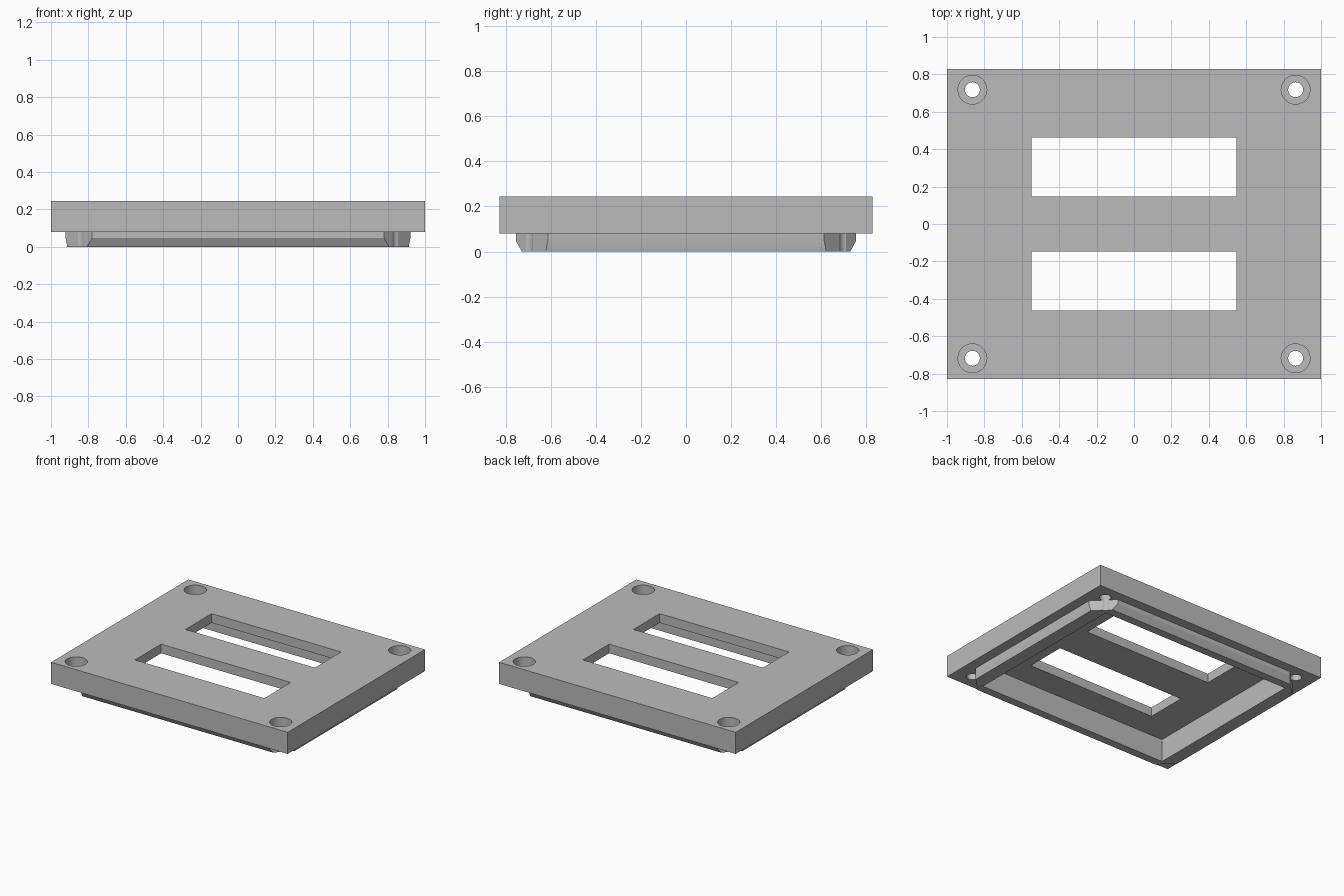
import bpy
import bmesh
import math

cube = bpy.data.objects.get("Cube")
if cube:
    bpy.data.objects.remove(cube, do_unlink=True)

grey = bpy.data.materials.new("plain grey")
grey.use_nodes = True
colour = (0.5, 0.5, 0.5, 1)
grey.diffuse_color = colour
grey.node_tree.nodes["Principled BSDF"].inputs["Base Color"].default_value = colour

PLATE_BOTTOM, PLATE_TOP = 0.08, 0.245
POCKET_CEILING = 0.175
SEAT_FLOOR = 0.14


def loft(name, sections):
    """Solid skinned through rings of points given as (outline, z)."""
    bm = bmesh.new()
    rings = [[bm.verts.new((x, y, z)) for x, y in outline] for outline, z in sections]
    for low, high in zip(rings, rings[1:]):
        n = len(low)
        for i in range(n):
            j = (i + 1) % n
            bm.faces.new((low[i], low[j], high[j], high[i]))
    bm.faces.new(rings[0][::-1])
    bm.faces.new(rings[-1])
    bmesh.ops.recalc_face_normals(bm, faces=bm.faces)
    mesh = bpy.data.meshes.new(name)
    bm.to_mesh(mesh)
    bm.free()
    mesh.materials.append(grey)
    obj = bpy.data.objects.new(name, mesh)
    bpy.context.collection.objects.link(obj)
    return obj


def rectangle(hx, hy, cy=0):
    return [(-hx, cy - hy), (hx, cy - hy), (hx, cy + hy), (-hx, cy + hy)]


def clipped_rectangle(hx, hy, reach=1.535):
    """Rectangle whose corners are cut along |x| + |y| = reach."""
    a, b = reach - hy, reach - hx
    return [(-a, -hy), (a, -hy), (hx, -b), (hx, b),
            (a, hy), (-a, hy), (-hx, b), (-hx, -b)]


def circle(cx, cy, r, n=48):
    return [(cx + r * math.cos(math.tau * i / n), cy + r * math.sin(math.tau * i / n))
            for i in range(n)]


def combine(target, tool, operation):
    mod = target.modifiers.new(tool.name, "BOOLEAN")
    mod.operation = operation
    mod.solver = "EXACT"
    mod.object = tool
    bpy.context.view_layer.objects.active = target
    bpy.ops.object.modifier_apply(modifier=mod.name)
    bpy.data.objects.remove(tool, do_unlink=True)


# Rectangular plate
plate = loft("cover_plate", [(rectangle(1, 0.828), PLATE_BOTTOM),
                             (rectangle(1, 0.828), PLATE_TOP)])

# Locating rim below, tapered towards its lower edge, with clipped corners
rim = loft("locating_rim", [(clipped_rectangle(0.913, 0.728), 0),
                            (clipped_rectangle(0.922, 0.755), 0.048),
                            (clipped_rectangle(0.922, 0.755), 0.12)])
combine(plate, rim, "UNION")

# Pocket hollowing the underside
pocket = loft("pocket", [(rectangle(0.812, 0.665), -0.1),
                         (rectangle(0.812, 0.665), POCKET_CEILING)])
combine(plate, pocket, "DIFFERENCE")

# Two long slots
for side in (-1, 1):
    outline = rectangle(0.547, 0.158, side * 0.305)
    combine(plate, loft("slot", [(outline, 0.1), (outline, 0.4)]), "DIFFERENCE")

# Screw holes with wide flat-bottomed seats
for sx in (-1, 1):
    for sy in (-1, 1):
        for radius, bottom in ((0.04, -0.1), (0.077, SEAT_FLOOR)):
            outline = circle(sx * 0.864, sy * 0.718, radius)
            drill = loft("screw_hole", [(outline, bottom), (outline, 0.4)])
            combine(plate, drill, "DIFFERENCE")

# Smooth hole walls, sharp edges elsewhere
bpy.ops.object.select_all(action="DESELECT")
plate.select_set(True)
bpy.context.view_layer.objects.active = plate
bpy.ops.object.shade_smooth_by_angle(angle=math.radians(20))
